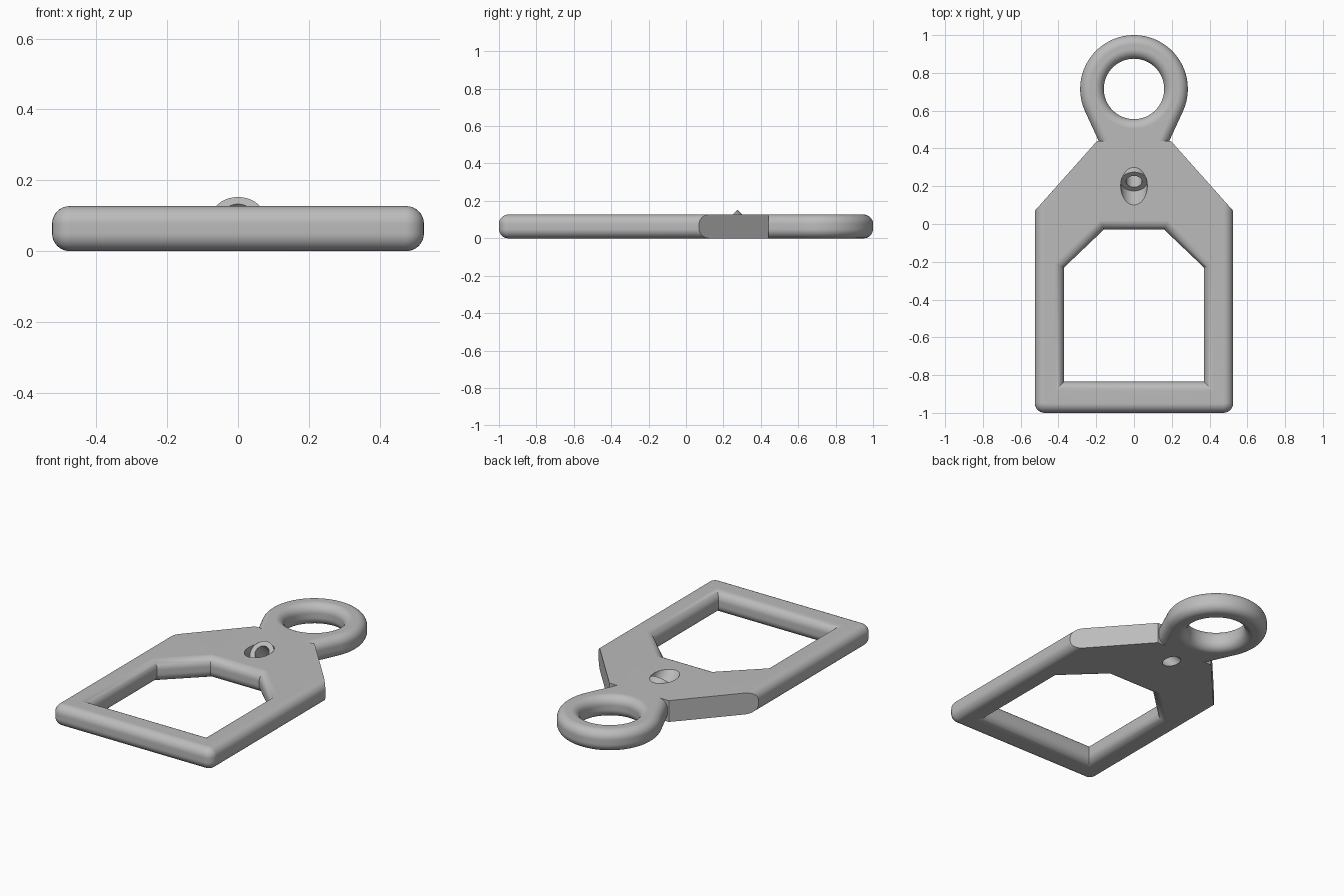
import bpy, bmesh, math
from mathutils import Matrix, Vector

THICK, FILLET, STEPS = 0.127, 0.05, 8
RING_Y, RING_R, HOLE_R = 0.715, 0.285, 0.16

if "Cube" in bpy.data.objects:
    bpy.data.objects.remove(bpy.data.objects["Cube"])

grey = bpy.data.materials.new("plain grey")
grey.use_nodes = True
grey.diffuse_color = (0.5, 0.5, 0.5, 1)
grey.node_tree.nodes["Principled BSDF"].inputs["Base Color"].default_value = (0.5, 0.5, 0.5, 1)


def arc(cx, cy, r, start, end, n):
    """Points on an arc, angles in degrees."""
    angles = [math.radians(start + (end - start) * i / n) for i in range(n + 1)]
    return [(cx + r * math.cos(a), cy + r * math.sin(a)) for a in angles]


def offset(points, sharp, d):
    """Move each edge of an anticlockwise outline outward by d, except sharp edges."""
    pts = [Vector(p) for p in points]
    n = len(pts)
    normals = []
    for i in range(n):
        e = (pts[(i + 1) % n] - pts[i]).normalized()
        normals.append(Vector((e.y, -e.x)))
    moved = []
    for i in range(n):
        a, b = normals[i - 1], normals[i]
        da = 0 if (i - 1) % n in sharp else d
        db = 0 if i in sharp else d
        det = a.x * b.y - a.y * b.x
        moved.append(pts[i] + Vector((da * b.y - db * a.y, db * a.x - da * b.x)) / det)
    return moved


def fillet_levels():
    """Height and inset of every level of a rounded rim, from bottom to top."""
    low = []
    for i in range(STEPS + 1):
        a = math.pi / 2 * i / STEPS
        low.append((FILLET * (1 - math.cos(a)), FILLET * (1 - math.sin(a))))
    return low + [(THICK - z, d) for z, d in reversed(low)]


def make_object(name, bm):
    bmesh.ops.recalc_face_normals(bm, faces=bm.faces)
    mesh = bpy.data.meshes.new(name)
    bm.to_mesh(mesh)
    bm.free()
    mesh.materials.append(grey)
    obj = bpy.data.objects.new(name, mesh)
    bpy.context.collection.objects.link(obj)
    return obj


def loft(name, points, levels, sharp=()):
    """Stack offset copies of an outline into a closed solid."""
    bm = bmesh.new()
    loops = [[bm.verts.new((p.x, p.y, z)) for p in offset(points, sharp, d)]
             for z, d in levels]
    n = len(points)
    for low, high in zip(loops, loops[1:]):
        for i in range(n):
            j = (i + 1) % n
            bm.faces.new((low[i], low[j], high[j], high[i]))
    bm.faces.new(loops[0][::-1])
    bm.faces.new(loops[-1])
    bmesh.ops.remove_doubles(bm, verts=bm.verts, dist=0.00002)
    return make_object(name, bm)


def tilted_rod(name, radius, start, end):
    """Cylinder along the slanted bore, measured from the seat upward."""
    bm = bmesh.new()
    place = (Matrix.Translation((0, 0.225, 0.103)) @ Matrix.Rotation(math.radians(45), 4, "X")
             @ Matrix.Translation((0, 0, (start + end) / 2)))
    bmesh.ops.create_cone(bm, cap_ends=True, segments=48, radius1=radius, radius2=radius,
                          depth=end - start, matrix=place)
    return make_object(name, bm)


def combine(target, tool, operation):
    tool.hide_render = True
    mod = target.modifiers.new(tool.name, "BOOLEAN")
    mod.operation, mod.solver, mod.object = operation, "EXACT", tool
    bpy.context.view_layer.objects.active = target
    bpy.ops.object.modifier_apply(modifier=mod.name)
    bpy.data.objects.remove(tool)


# Outline of plate, neck and ring, anticlockwise from the front right corner
corner = 0.052
outline = arc(0.525 - corner, -1 + corner, corner, -90, 0, 6)
k = len(outline)
outline += [(0.525, 0.07), (0.195, 0.44), (0.187, 0.44)]
outline += arc(0, RING_Y, RING_R, -24, 204, 64)
m = len(outline)
outline += [(-0.187, 0.44), (-0.195, 0.44), (-0.525, 0.07)]
outline += arc(-0.525 + corner, -1 + corner, corner, 180, 270, 6)
rim = fillet_levels()
body = loft("tag_body", outline, [(z, -d) for z, d in rim], {k, k + 1, m, m + 1})

# Openings with rounded rims, flaring towards both faces
flare = [(-0.02, FILLET)] + rim + [(THICK + 0.02, FILLET)]
window = [(-0.37, -0.835), (0.37, -0.835), (0.37, -0.23),
          (0.16, -0.03), (-0.16, -0.03), (-0.37, -0.23)]
combine(body, loft("window_cutter", window, flare), "DIFFERENCE")
ring_hole = arc(0, RING_Y, HOLE_R, 0, 360, 64)[:-1]
combine(body, loft("ring_cutter", ring_hole, flare), "DIFFERENCE")

# Slanted sleeve with a recessed seat and a narrow through hole
combine(body, tilted_rod("sleeve", 0.07, -0.06, 0.01), "UNION")
combine(body, tilted_rod("seat_cutter", 0.0705, 0, 0.4), "DIFFERENCE")
combine(body, tilted_rod("bore_cutter", 0.042, -0.4, 0.4), "DIFFERENCE")

# Smooth rims, crisp edges
bpy.ops.object.select_all(action="DESELECT")
body.select_set(True)
bpy.context.view_layer.objects.active = body
bpy.ops.object.shade_smooth_by_angle(angle=math.radians(30))
weighted = body.modifiers.new("weighted_normals", "WEIGHTED_NORMAL")
weighted.keep_sharp = True
